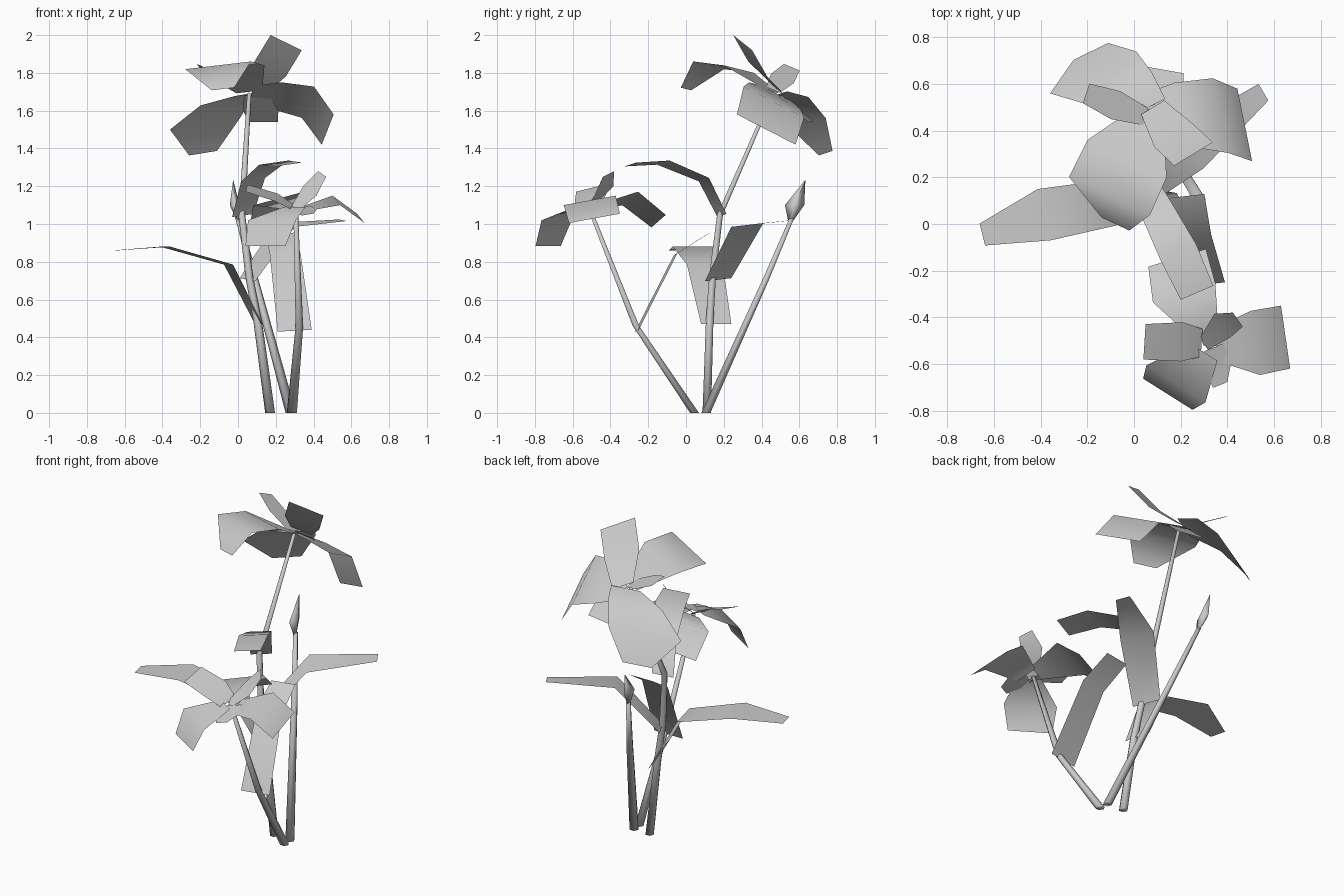
import bpy
import math
from mathutils import Vector

default_cube = bpy.data.objects.get("Cube")
if default_cube:
    bpy.data.objects.remove(default_cube, do_unlink=True)

# One plain matte colour for the whole plant
colour = (0.6, 0.6, 0.6, 1.0)
plant_grey = bpy.data.materials.new("plant_grey")
plant_grey.diffuse_color = colour
plant_grey.use_nodes = True
plant_grey.node_tree.nodes["Principled BSDF"].inputs["Base Color"].default_value = colour


def make_object(name, verts, faces):
    mesh = bpy.data.meshes.new(name)
    mesh.from_pydata(verts, [], faces)
    mesh.update()
    mesh.materials.append(plant_grey)
    for polygon in mesh.polygons:
        polygon.use_smooth = True
    thing = bpy.data.objects.new(name, mesh)
    bpy.context.scene.collection.objects.link(thing)
    return thing


def blade(name, path, across, widths):
    """Thin leaf or petal: a strip along a path, scaled across at each point."""
    verts = []
    for point, width in zip(path, widths):
        half = Vector(across) * width / 2
        verts += [Vector(point) - half, Vector(point) + half]
    faces = [(2 * i, 2 * i + 1, 2 * i + 3, 2 * i + 2) for i in range(len(path) - 1)]
    thing = make_object(name, verts, faces)
    # Upper side faces outward
    if sum(p.normal.z * p.area for p in thing.data.polygons) < 0:
        thing.data.flip_normals()
    return thing


def stalk(name, path, radii, sides=6, flatten=1.0):
    """Tapered tube made of level rings; flatten narrows it along x."""
    verts, faces = [], []
    for point, radius in zip(path, radii):
        for k in range(sides):
            angle = math.tau * k / sides
            offset = Vector((math.cos(angle) * flatten, math.sin(angle), 0))
            verts.append(Vector(point) + offset * radius)
    for ring in range(len(path) - 1):
        for k in range(sides):
            a, b = ring * sides + k, ring * sides + (k + 1) % sides
            faces.append((a, b, b + sides, a + sides))
    last = (len(path) - 1) * sides
    faces.append(tuple(reversed(range(sides))))
    faces.append(tuple(range(last, last + sides)))
    return make_object(name, verts, faces)


# Stems
stalk("tall_stem",
      [(.17, .11, 0), (.105, .125, .48), (.06, .14, .72), (.02, .18, 1.05), (.06, .46, 1.69)],
      [.026, .023, .021, .018, .011])
stalk("short_stem",
      [(.285, .045, 0), (.325, -.265, .46), (.305, -.51, 1.08)],
      [.027, .02, .012])
stalk("bud_stem",
      [(.28, .105, 0), (.09, .42, .7), (0, .56, 1.03)],
      [.028, .02, .014])

# Closed bud
stalk("bud",
      [(0, .555, 1.02), (-.018, .575, 1.1), (-.025, .63, 1.23)],
      [.015, .051, .002], sides=4, flatten=.5)

# Leaves
blade("right_leaf",
      [(.11, .16, .47), (-.05, .1, .785), (-.385, .04, .88), (-.65, -.045, .86)],
      (-.05, .2, 0), [.8, .95, 1.1, .47])
blade("upper_leaf",
      [(.025, .19, 1.045), (.08, .095, 1.235), (.19, -.12, 1.325), (.27, -.295, 1.315)],
      (.14, .06, .02), [.8, .9, 1.1, 1])
blade("left_leaf",
      [(.05, .17, .705), (.25, .325, .995), (.555, .565, 1.02)],
      (-.1, .17, .02), [.82, 1, .42])
blade("front_leaf",
      [(.3, -.26, .435), (.25, -.055, .84), (.225, .12, .95)],
      (.18, .02, .01), [1, .9, .85])

# Short flower
blade("short_flower_back_petal",
      [(.31, -.48, 1.09), (.215, -.295, 1.135), (.185, -.145, 1.015)],
      (.26, .08, .07), [.4, 1.03, .95])
blade("short_flower_left_petal",
      [(.35, -.52, 1.08), (.52, -.51, 1.125), (.65, -.485, 1.03)],
      (.04, -.275, -.05), [.5, 1, .98])
blade("short_flower_front_petal",
      [(.3, -.55, 1.09), (.18, -.685, 1.02), (.145, -.73, .883)],
      (.23, -.145, 0), [.5, 1.1, .92])
blade("short_flower_right_petal",
      [(.29, -.51, 1.09), (.205, -.505, 1.14), (.045, -.505, 1.19)],
      (.01, .16, .04), [.75, 1.05, .95])
blade("short_flower_upright_petal",
      [(.3, -.515, 1.08), (.38, -.435, 1.175), (.445, -.41, 1.265)],
      (.07, -.1, -.05), [.5, 1, .6])
blade("short_flower_small_petal",
      [(.34, -.53, 1.09), (.36, -.6, 1.07), (.37, -.69, 1.05)],
      (.12, .05, .02), [.7, 1, .5])

# Tall flower
blade("tall_flower_upright_petal",
      [(.08, .5, 1.7), (.17, .38, 1.82), (.255, .3, 1.96)],
      (.165, .1, -.08), [.6, 1, 1])
blade("tall_flower_front_petal",
      [(.06, .46, 1.7), (-.03, .28, 1.82), (-.105, .12, 1.84), (-.08, 0, 1.715)],
      (.34, -.16, .04), [.4, 1, 1.02, .35])
blade("tall_flower_back_petal",
      [(.06, .5, 1.69), (-.06, .58, 1.65), (-.175, .65, 1.53), (-.185, .74, 1.375)],
      (.37, .18, .06), [.4, .75, 1, .4])
blade("tall_flower_left_petal",
      [(.07, .48, 1.69), (.2, .47, 1.68), (.37, .465, 1.645), (.475, .425, 1.5)],
      (-.065, .32, -.165), [.5, .85, 1, .97])
blade("tall_flower_right_petal",
      [(.05, .46, 1.71), (-.08, .51, 1.77), (-.205, .56, 1.83)],
      (.04, .12, -.05), [.6, 1, .7])
blade("tall_flower_small_petal",
      [(.1, .5, 1.68), (.12, .59, 1.6), (.135, .66, 1.54)],
      (.17, -.03, 0), [.8, 1.1, .9])
